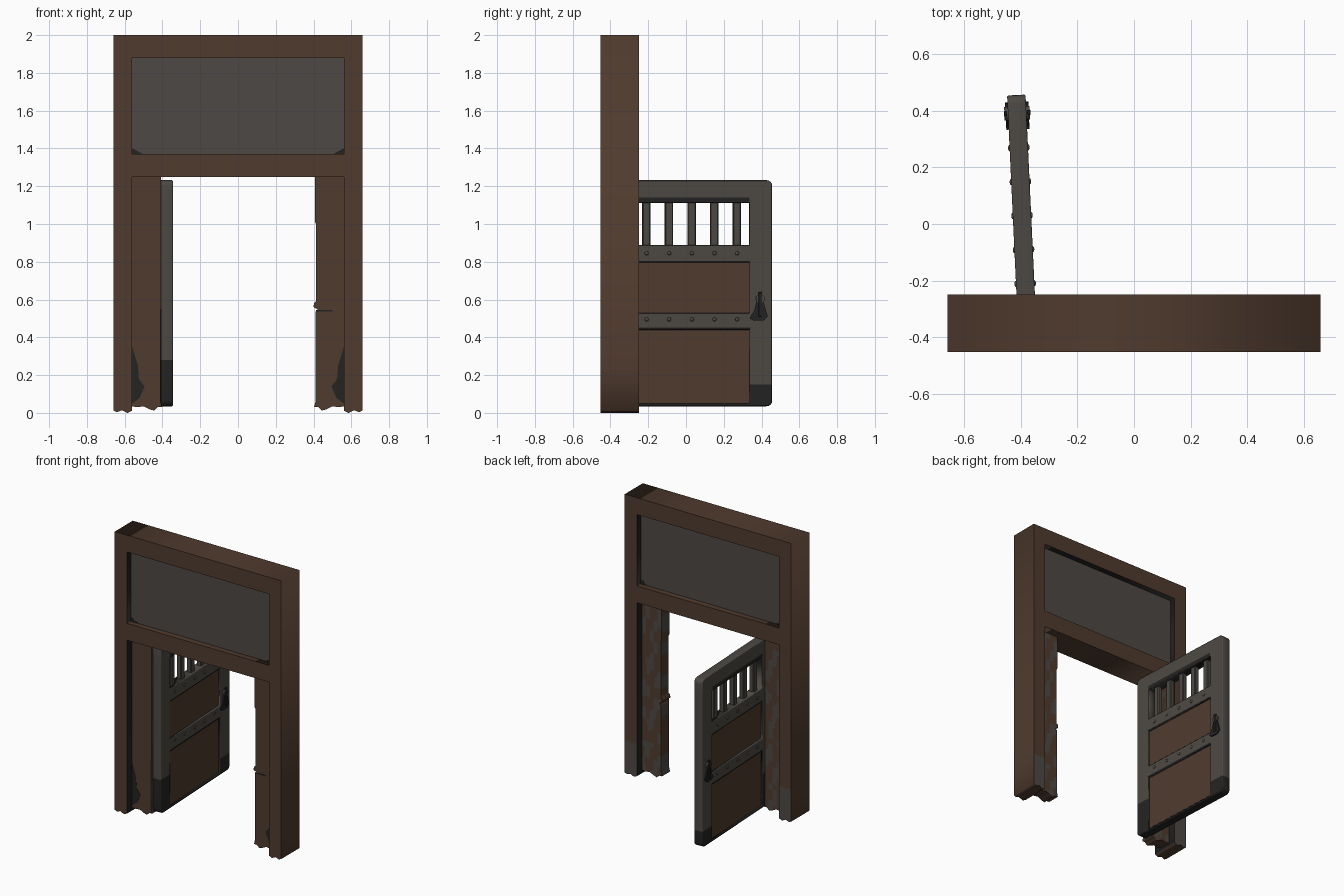
import bpy, bmesh, math
from mathutils import Matrix, Vector

if "Cube" in bpy.data.objects:
    bpy.data.objects.remove(bpy.data.objects["Cube"])


def mat(name, rgb):
    m = bpy.data.materials.new(name)
    m.diffuse_color = (*rgb, 1)
    m.use_nodes = True
    m.node_tree.nodes["Principled BSDF"].inputs["Base Color"].default_value = m.diffuse_color
    return m


WOOD = mat("brown_wood", (0.080, 0.0435, 0.0275))
GREY = mat("weathered_grey", (0.073, 0.066, 0.058))
DARK = mat("dark_grime", (0.0176, 0.0168, 0.016))
MATS = [WOOD, GREY, DARK]
W, G, D = 0, 1, 2


def finish(name, bm, matrix, base=0, rule=None, smooth=False):
    bmesh.ops.recalc_face_normals(bm, faces=bm.faces)
    bm.normal_update()
    for f in bm.faces:
        c = f.calc_center_median()
        r = rule(c, f.normal) if rule else None
        f.material_index = base if r is None else r
    bm.transform(matrix)
    bmesh.ops.recalc_face_normals(bm, faces=bm.faces)
    me = bpy.data.meshes.new(name)
    bm.to_mesh(me)
    bm.free()
    for m in MATS:
        me.materials.append(m)
    ob = bpy.data.objects.new(name, me)
    bpy.context.collection.objects.link(ob)
    if smooth:
        for p in me.polygons:
            p.use_smooth = True
    return ob


def slab(name, loops, half, matrix, base=0, rule=None, cuts=(), bevel=0.0):
    """Filled outline with holes, extruded; cuts = (axis, value) splits."""
    cu = bpy.data.curves.new(name + "_outline", "CURVE")
    cu.dimensions = "2D"
    cu.fill_mode = "BOTH"
    cu.extrude = half - bevel
    cu.bevel_depth = bevel
    cu.bevel_resolution = 1
    cu.offset = -bevel
    for pts in loops:
        sp = cu.splines.new("POLY")
        sp.points.add(len(pts) - 1)
        for p, (u, v) in zip(sp.points, pts):
            p.co = (u, v, 0, 1)
        sp.use_cyclic_u = True
    tmp = bpy.data.objects.new(name + "_outline", cu)
    bpy.context.collection.objects.link(tmp)
    me = bpy.data.meshes.new_from_object(tmp.evaluated_get(bpy.context.evaluated_depsgraph_get()))
    bm = bmesh.new()
    bm.from_mesh(me)
    bpy.data.objects.remove(tmp)
    bpy.data.curves.remove(cu)
    bpy.data.meshes.remove(me)
    bmesh.ops.remove_doubles(bm, verts=bm.verts, dist=1e-5)
    for axis, val in cuts:
        n = Vector((0, 0, 0))
        n[axis] = 1
        bmesh.ops.bisect_plane(bm, geom=bm.verts[:] + bm.edges[:] + bm.faces[:],
                               plane_co=n * val, plane_no=n, dist=1e-6)
    return finish(name, bm, matrix, base, rule)


def box(name, lo, hi, matrix, base=0, bevel=0.0):
    bm = bmesh.new()
    bmesh.ops.create_cube(bm, size=1)
    lo, hi = Vector(lo), Vector(hi)
    for v in bm.verts:
        v.co = (lo + hi) / 2 + Vector(a * b for a, b in zip(v.co, hi - lo))
    if bevel:
        bmesh.ops.bevel(bm, geom=bm.edges[:], offset=bevel, segments=1, affect="EDGES")
    return finish(name, bm, matrix, base)


def rect(u0, u1, v0, v1):
    return [(u0, v0), (u1, v0), (u1, v1), (u0, v1)]


def round_rect(u0, u1, v0, v1, r, n=4):
    out = []
    for cx, cy, a in ((u1 - r, v1 - r, 0), (u0 + r, v1 - r, 90), (u0 + r, v0 + r, 180), (u1 - r, v0 + r, 270)):
        for i in range(n + 1):
            t = math.radians(a + 90 * i / n)
            out.append((cx + r * math.cos(t), cy + r * math.sin(t)))
    return out


# outline (u, v, w) -> x, z, -y, centred on the frame depth
FRAME = Matrix.Translation((0, -0.35, 0)) @ Matrix.Rotation(math.pi / 2, 4, "X")

# door frame surround: posts, top beam and middle beam in one piece
half_outline = [(0.56, 1.25), (0.56, 0.012), (0.585, 0.0), (0.615, 0.014), (0.64, 0.004),
                (0.658, 0.012), (0.658, 2.0)]
surround = half_outline + [(-u, v) for u, v in reversed(half_outline)]


def surround_rule(c, n):
    if abs(n.x) > 0.9 and abs(c.x) < 0.6:
        return D                          # grimy inner sides
    if n.y < -0.9 and c.y > 1.8:
        return D                          # underside of the top beam
    if n.z < -0.9 and c.y < 0.24:
        return G                          # bare post feet at the back
    return W


slab("door_surround", [surround, rect(-0.56, 0.56, 1.37, 1.88)], 0.102, FRAME, W,
     surround_rule, cuts=[(1, 0.24)])

# sign panel above the doorway with grimy corners
slab("upper_panel", [rect(-0.565, 0.565, 1.365, 1.885)], 0.06, FRAME, G)
for s in (-1, 1):
    for w in (-1, 1):
        slab("panel_corner_grime", [[(s * 0.56, 1.37), (s * 0.505, 1.37), (s * 0.53, 1.385), (s * 0.56, 1.40)]],
             0.001, FRAME @ Matrix.Translation((0, 0, w * 0.061)), D)

# jambs: ragged foot, chipped edge on the latch side, worn patches behind
foot = [(0.565, 0.035), (0.53, 0.03), (0.50, 0.035), (0.47, 0.02), (0.445, 0.012), (0.425, 0.03), (0.403, 0.03)]
chip = [(0.41, 0.06), (0.41, 0.535), (0.425, 0.545), (0.40, 0.56), (0.402, 0.58), (0.413, 0.59), (0.413, 1.0)]
plain = [(0.41, 0.06)]
top = [(0.408, 1.01), (0.408, 1.255), (0.565, 1.255)]


def jamb_rule(c, n):
    inward = n.x * c.x < 0 and abs(n.x) > 0.8
    if n.z < -0.8 or inward:
        a = math.sin(c.y * 31 + 2 * math.sin(c.x * 40)) + math.sin(c.x * 62 + c.z * 50 + c.y * 13)
        return G if a > 0.35 else W
    return W


grid = [(1, 0.05 + 0.04 * i) for i in range(30)] + [(0, s * (0.44 + 0.03 * i)) for i in range(4) for s in (-1, 1)]
for s, side, name in ((-1, plain, "hinge_jamb"), (1, chip, "latch_jamb")):
    slab(name, [[(s * u, v) for u, v in foot + side + top]], 0.045, FRAME, W, jamb_rule, cuts=grid)
    stain = [(0.56, 0.35), (0.53, 0.25), (0.525, 0.18), (0.495, 0.14), (0.52, 0.08), (0.56, 0.05)]
    slab(name + "_stain", [[(s * u, v) for u, v in stain]], 0.001,
         FRAME @ Matrix.Translation((0, 0, 0.046)), D)
# strike chip line on the latch jamb
box("jamb_crack", (0.412, 0.538, 0.0455), (0.50, 0.546, 0.048), FRAME, D)

# open door leaf: outline (u, v, w) -> along the leaf, up, thickness
TO_YZX = Matrix(((0, 0, 1, 0), (1, 0, 0, 0), (0, 1, 0, 0), (0, 0, 0, 1)))
DOOR = Matrix.Translation((-0.376, -0.38, 0)) @ Matrix.Rotation(0.047, 4, "Z") @ TO_YZX
U0, U1 = 0.11, 0.715


def door_rule(c, n):
    inside = U0 - 0.003 < c.x < U1 + 0.003
    if c.y < (0.28 if c.x < U0 else 0.15):
        return D                          # grime at the feet
    if inside and (1.105 < c.y < 1.14 or c.y < 0.455 or 0.78 < c.y < 0.805):
        return D                          # grimy lower rail edges
    return G


slab("door_frame",
     [round_rect(0, 0.836, 0.035, 1.232, 0.03), rect(U0, U1, 0.05, 0.44),
      rect(U0, U1, 0.53, 0.795), rect(U0, U1, 0.89, 1.11)],
     0.0325, DOOR, G, door_rule, bevel=0.005,
     cuts=[(1, 0.15), (1, 0.28), (1, 0.453), (1, 0.805), (1, 1.14), (0, U0), (0, U1)])

# wooden door panels
for name, z0, z1 in (("lower_door_panel", 0.04, 0.45), ("upper_door_panel", 0.52, 0.80)):
    box(name, (U0 - 0.01, z0, -0.022), (U1 + 0.01, z1, 0.022), DOOR, W)

# window bars
for i in range(5):
    u = 0.17 + 0.12 * i
    box("window_bar", (u - 0.022, 0.88, -0.018), (u + 0.022, 1.12, 0.018), DOOR, G, 0.005)

# rivets and latch on both faces
for s in (-1, 1):
    for z in (0.495, 0.845):
        for i in range(5):
            bm = bmesh.new()
            bmesh.ops.create_uvsphere(bm, u_segments=8, v_segments=6, radius=0.011)
            m = DOOR @ Matrix.Translation((0.17 + 0.12 * i, z, s * 0.0325)) @ Matrix.Diagonal((1, 1, 0.5, 1))
            finish("rivet", bm, m, G, smooth=True)
    # latch plate, drop handle and pivot boss
    slab("latch_plate", [[(0.715, 0.50), (0.74, 0.488), (0.79, 0.488), (0.812, 0.51), (0.80, 0.55),
                          (0.785, 0.60), (0.755, 0.60), (0.74, 0.54)]],
         0.005, DOOR @ Matrix.Translation((0, 0, s * 0.036)), D)
    bm = bmesh.new()
    bmesh.ops.create_cone(bm, cap_ends=True, segments=12, radius1=0.024, radius2=0.024, depth=0.014)
    finish("latch_boss", bm, DOOR @ Matrix.Translation((0.772, 0.605, s * 0.038)), G)
    box("latch_handle", (0.762, 0.51, s * 0.042 - 0.005), (0.782, 0.64, s * 0.042 + 0.005), DOOR, D, 0.002)
